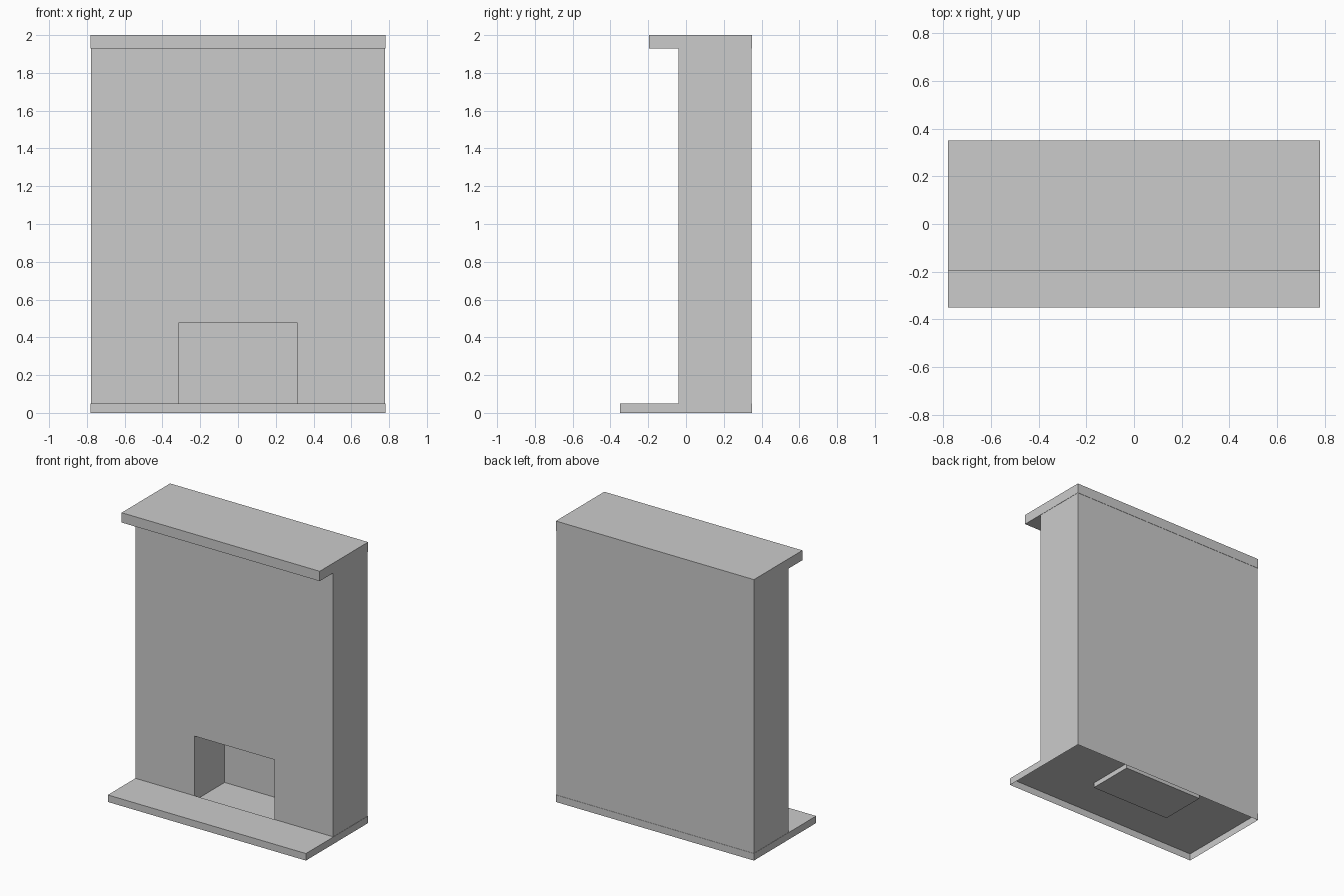
import bpy
import bmesh

if "Cube" in bpy.data.objects:
    bpy.data.objects.remove(bpy.data.objects["Cube"])

W, BACK = 0.78, 0.35                  # half width, rear plane
HEARTH_TOP, MANTEL_BOTTOM = 0.05, 1.93
OPEN_W, OPEN_TOP = 0.315, 0.475       # firebox opening
FRONT, FIREBOX_BACK = -0.04, 0.30


def rect(w, y0, y1, z):
    return [(-w, y0, z), (w, y0, z), (w, y1, z), (-w, y1, z)]


def finish(bm, name):
    bmesh.ops.recalc_face_normals(bm, faces=bm.faces)
    mesh = bpy.data.meshes.new(name)
    bm.to_mesh(mesh)
    bm.free()
    obj = bpy.data.objects.new(name, mesh)
    bpy.context.collection.objects.link(obj)
    return obj


def loft(name, rings, cap_start=True):
    """Join a stack of rectangular rings, closing the last one."""
    bm = bmesh.new()
    loops = [[bm.verts.new(p) for p in ring] for ring in rings]
    for a, b in zip(loops, loops[1:]):
        for i in range(4):
            j = (i + 1) % 4
            bm.faces.new((a[i], a[j], b[j], b[i]))
    bm.faces.new(loops[-1])
    if cap_start:
        bm.faces.new(loops[0])
    return finish(bm, name)


# Hearth slab: open underneath, with a sunken firebox floor
loft("hearth", [
    rect(W, -0.35, BACK, 0),
    rect(W, -0.35, BACK, HEARTH_TOP),
    rect(OPEN_W, FRONT, FIREBOX_BACK, HEARTH_TOP),
    rect(OPEN_W, FRONT, FIREBOX_BACK, 0.015),
], cap_start=False)

# Mantel shelf
loft("mantel_shelf", [rect(W, -0.195, BACK, MANTEL_BOTTOM),
                      rect(W, -0.195, BACK, 2.0)])

# Chimney breast with the firebox recess
w, rear = W - 0.002, BACK - 0.002
outer = [(-w, HEARTH_TOP), (-w, MANTEL_BOTTOM), (w, MANTEL_BOTTOM), (w, HEARTH_TOP)]
notch = [(OPEN_W, HEARTH_TOP), (OPEN_W, OPEN_TOP), (-OPEN_W, OPEN_TOP), (-OPEN_W, HEARTH_TOP)]
bm = bmesh.new()
front_loop = []
for outline, depth in ((outer, rear), (notch, FIREBOX_BACK)):
    near = [bm.verts.new((x, FRONT, z)) for x, z in outline]
    far = [bm.verts.new((x, depth, z)) for x, z in outline]
    for i in range(3):
        bm.faces.new((near[i], near[i + 1], far[i + 1], far[i]))
    bm.faces.new(far)
    front_loop += near
bm.faces.new(front_loop)
finish(bm, "chimney_breast")
